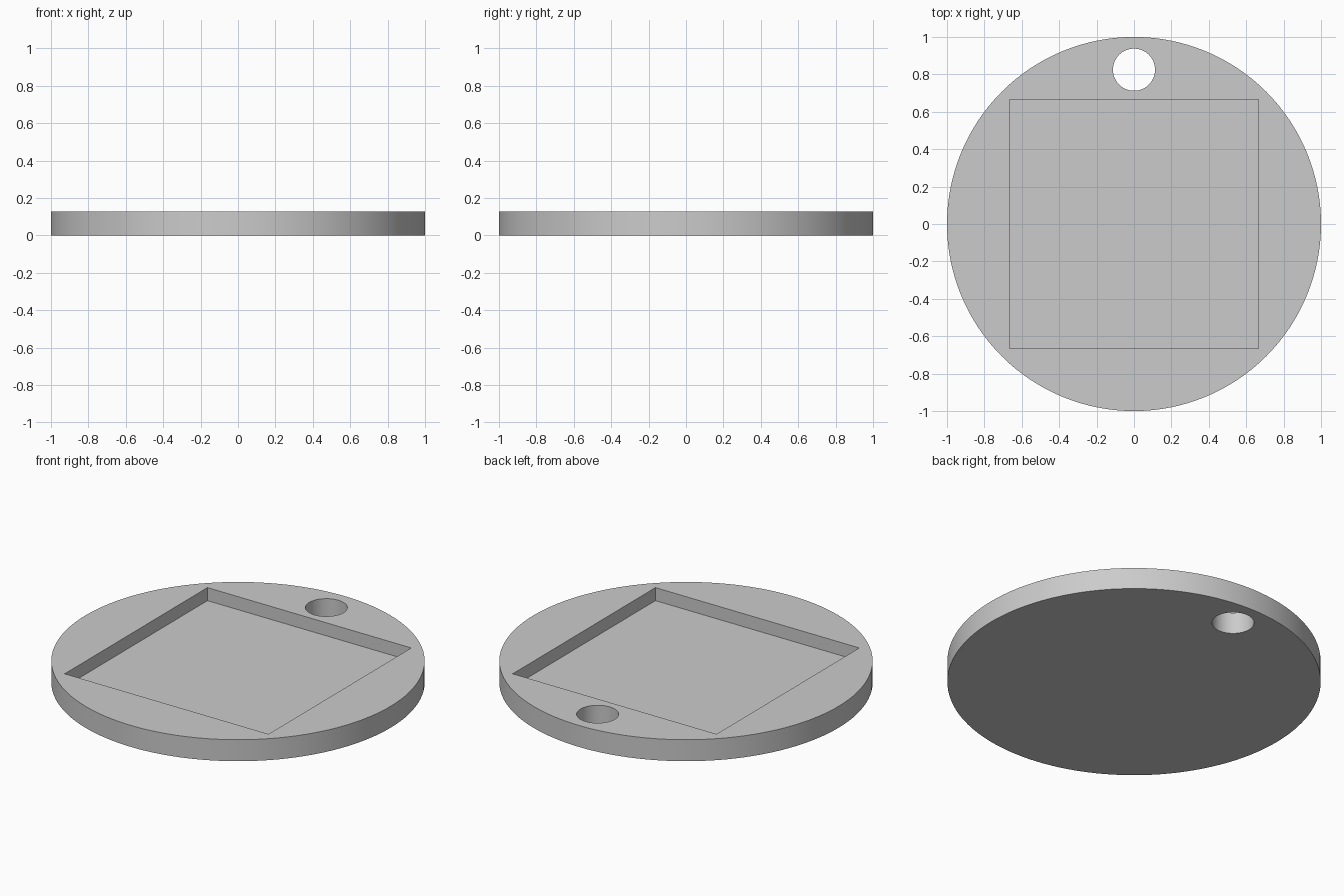
import bpy
import math

if "Cube" in bpy.data.objects:
    bpy.data.objects.remove(bpy.data.objects["Cube"])

RADIUS, THICKNESS = 1.0, 0.127
POCKET_SIDE, POCKET_DEPTH = 1.333, 0.077
HOLE_RADIUS, HOLE_Y = 0.1125, 0.825

grey = bpy.data.materials.new("plain grey")
grey.diffuse_color = (0.6, 0.6, 0.6, 1)
grey.use_nodes = True
grey.node_tree.nodes["Principled BSDF"].inputs["Base Color"].default_value = grey.diffuse_color


def cut(target, cutter):
    """Subtract the cutter from the target, then discard it."""
    mod = target.modifiers.new("cut", 'BOOLEAN')
    mod.operation = 'DIFFERENCE'
    mod.solver = 'EXACT'
    mod.object = cutter
    bpy.ops.object.select_all(action='DESELECT')
    target.select_set(True)
    bpy.context.view_layer.objects.active = target
    bpy.ops.object.modifier_apply(modifier=mod.name)
    bpy.data.objects.remove(cutter, do_unlink=True)


# Round tag body
bpy.ops.mesh.primitive_cylinder_add(vertices=128, radius=RADIUS, depth=THICKNESS,
                                    location=(0, 0, THICKNESS / 2))
disc = bpy.context.object
disc.name = "round_tag"
disc.data.materials.append(grey)

# Square pocket sunk into the top
bpy.ops.mesh.primitive_cube_add(size=1, location=(0, 0, THICKNESS - POCKET_DEPTH + 0.1))
pocket = bpy.context.object
pocket.name = "pocket_cutter"
pocket.scale = (POCKET_SIDE, POCKET_SIDE, 0.2)
pocket.hide_render = True
bpy.context.view_layer.update()
cut(disc, pocket)

# Hanging hole through the back edge
bpy.ops.mesh.primitive_cylinder_add(vertices=64, radius=HOLE_RADIUS, depth=0.5,
                                    location=(0, HOLE_Y, THICKNESS / 2))
hole = bpy.context.object
hole.name = "hole_cutter"
hole.hide_render = True
bpy.context.view_layer.update()
cut(disc, hole)

# Smooth round walls, crisp rims and corners
bpy.ops.object.shade_smooth_by_angle(angle=math.radians(30))
